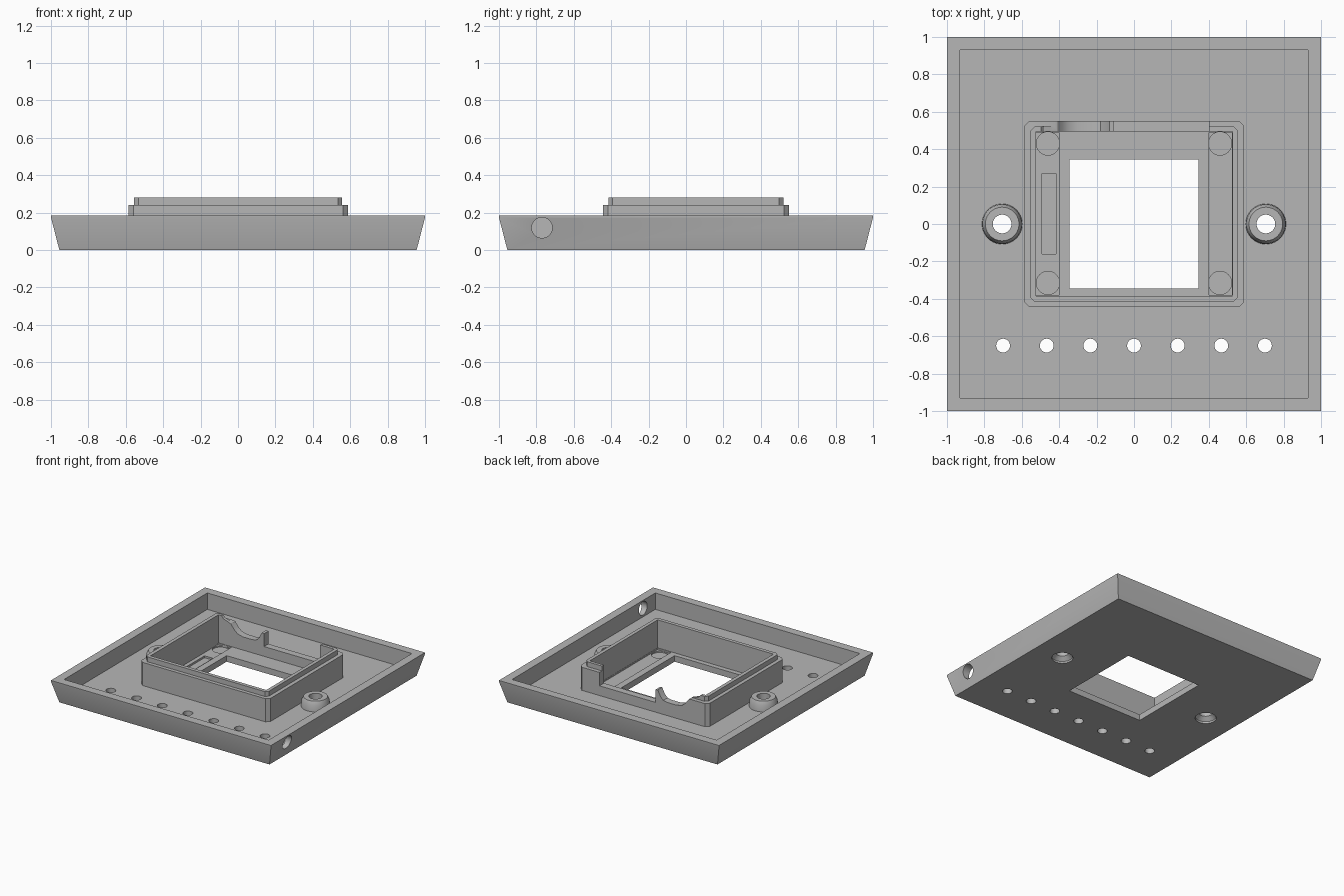
import bpy, bmesh, math
from mathutils import Vector

cube = bpy.data.objects.get("Cube")
if cube:
    bpy.data.objects.remove(cube, do_unlink=True)

grey = bpy.data.materials.new("plain_grey")
grey.use_nodes = True
grey.diffuse_color = (0.47, 0.47, 0.47, 1)
grey.node_tree.nodes["Principled BSDF"].inputs["Base Color"].default_value = (0.47, 0.47, 0.47, 1)


def circle(cx, cy, r, n=40):
    return [(cx + r * math.cos(2 * math.pi * i / n), cy + r * math.sin(2 * math.pi * i / n)) for i in range(n)]


def rect(x0, x1, y0, y1, c=0):
    """Rectangle outline, with chamfered corners when c is given."""
    if not c:
        return [(x0, y0), (x1, y0), (x1, y1), (x0, y1)]
    return [(x0 + c, y0), (x1 - c, y0), (x1, y0 + c), (x1, y1 - c),
            (x1 - c, y1), (x0 + c, y1), (x0, y1 - c), (x0, y0 + c)]


AXES = {"z": lambda a, b, h: (a, b, h),
        "x": lambda a, b, h: (h, a, b),
        "y": lambda a, b, h: (a, h, b)}


def loft(name, sections, axis="z"):
    """Closed solid through (outline, height) sections along an axis."""
    bm = bmesh.new()
    rings = [[bm.verts.new(AXES[axis](a, b, h)) for a, b in pts] for pts, h in sections]
    n = len(rings[0])
    for lo, hi in zip(rings, rings[1:]):
        for i in range(n):
            j = (i + 1) % n
            bm.faces.new((lo[i], lo[j], hi[j], hi[i]))
    bm.faces.new(rings[0][::-1])
    bm.faces.new(rings[-1])
    bmesh.ops.recalc_face_normals(bm, faces=bm.faces)
    mesh = bpy.data.meshes.new(name)
    bm.to_mesh(mesh)
    bm.free()
    mesh.materials.append(grey)
    obj = bpy.data.objects.new(name, mesh)
    bpy.context.collection.objects.link(obj)
    return obj


def prism(outline, h0, h1, axis="z"):
    return loft("cutter", [(outline, h0), (outline, h1)], axis)


def activate(obj):
    bpy.ops.object.select_all(action="DESELECT")
    obj.select_set(True)
    bpy.context.view_layer.objects.active = obj


def cut(obj, cutter):
    cutter.hide_render = True
    mod = obj.modifiers.new("cut", "BOOLEAN")
    mod.operation, mod.solver, mod.object = "DIFFERENCE", "EXACT", cutter
    activate(obj)
    bpy.ops.object.modifier_apply(modifier=mod.name)
    bpy.data.objects.remove(cutter, do_unlink=True)


def finish(obj):
    activate(obj)
    bpy.ops.object.shade_smooth_by_angle(angle=math.radians(30))


def square(h):
    return rect(-h, h, -h, h)


FLOOR = 0.05
RIM = 0.185

# Tray: flared sides, open pocket and a thin floor
tray = loft("tray", [(square(0.955), 0), (square(1), 0.175), (square(1), RIM)])
cut(tray, prism(square(0.93), FLOOR, 0.4))

# Window through the floor
cut(tray, prism(square(0.345), -0.1, 0.2))

# Shallow side channels with round corner recesses
for side in (-1, 1):
    xs = sorted((side * 0.40, side * 0.525))
    cut(tray, prism(rect(xs[0], xs[1], -0.38, 0.49), 0.038, 0.2))
    for y in (-0.315, 0.43):
        cut(tray, prism(circle(side * 0.46, y, 0.062), 0.028, 0.2))
cut(tray, prism(rect(-0.493, -0.418, -0.16, 0.27), 0.022, 0.2))

# Row of small holes along the front
for i in range(7):
    cut(tray, prism(circle(-0.7 + i * 1.4 / 6, -0.65, 0.037, 24), -0.1, 0.2))

# Cable hole in one side wall
cut(tray, prism(circle(-0.77, 0.12, 0.055), 0.8, 1.2, "x"))

# Countersunk screw holes from below, with raised bosses above
for side, label in ((-1, "right"), (1, "left")):
    x = side * 0.705
    cut(tray, loft("cutter", [(circle(x, 0, 0.08), -0.01), (circle(x, 0, 0.08), 0.015),
                              (circle(x, 0, 0.05), 0.045), (circle(x, 0, 0.05), 0.2)]))
    boss = loft(label + "_screw_boss", [(circle(x, 0, 0.108), 0.046), (circle(x, 0, 0.105), 0.1),
                                        (circle(x, 0, 0.09), 0.13)])
    cut(boss, prism(circle(x, 0, 0.05), 0, 0.3))
    finish(boss)
finish(tray)

# Stepped display frame
outer = rect(-0.585, 0.588, -0.445, 0.552, 0.027)
inner = rect(-0.555, 0.556, -0.415, 0.52, 0.022)
frame = loft("display_frame", [(outer, 0.046), (outer, 0.24), (inner, 0.24), (inner, 0.28)])
cut(frame, prism(rect(-0.525, 0.527, -0.385, 0.495), 0, 0.4))

# Cable notch in the back wall, with a curved saddle at one end
notch = [(0.4, 0.35), (0.4, 0.13), (-0.11, 0.13), (-0.11, 0.235), (-0.13, 0.238),
         (-0.155, 0.19), (-0.18, 0.165), (-0.22, 0.158), (-0.3, 0.158), (-0.35, 0.17),
         (-0.385, 0.2), (-0.41, 0.235), (-0.45, 0.25), (-0.48, 0.26), (-0.5, 0.285), (-0.5, 0.35)]
cut(frame, prism(notch, 0.46, 0.7, "y"))
finish(frame)
